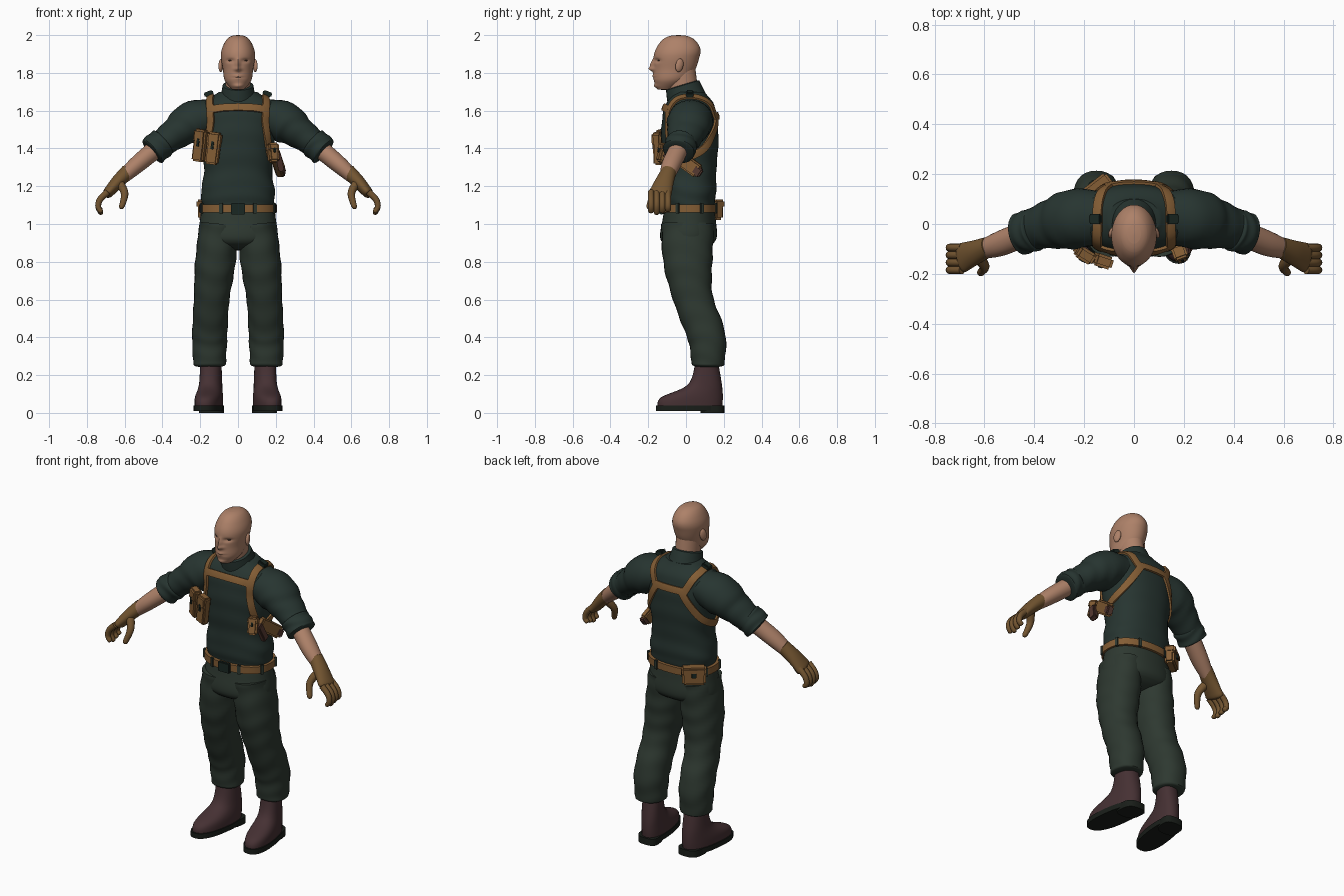
import bpy, bmesh, math
from mathutils import Vector, Euler, Matrix
from mathutils.bvhtree import BVHTree

if "Cube" in bpy.data.objects:
    bpy.data.objects.remove(bpy.data.objects["Cube"])


def material(name, red, green, blue):
    mat = bpy.data.materials.new(name)
    mat.use_nodes = True
    mat.diffuse_color = (red, green, blue, 1)
    shader = mat.node_tree.nodes["Principled BSDF"]
    shader.inputs["Base Color"].default_value = mat.diffuse_color
    shader.inputs["Roughness"].default_value = .8
    return mat


SHIRT = material("shirt green", .02, .035, .03)
TROUSER = material("trouser green", .027, .04, .03)
SKIN = material("skin", .42, .22, .14)
STRAP = material("strap brown", .23, .11, .035)
GLOVE = material("glove tan", .17, .09, .03)
BOOT = material("boot brown", .06, .03, .033)
SOLE = material("sole black", .01, .013, .01)
METAL = material("dark buckle", .01, .02, .016)
EYE = material("eye dark", .05, .03, .02)
GRIP = material("grip brown", .09, .04, .03)


def finish(name, bm, mat):
    bmesh.ops.recalc_face_normals(bm, faces=bm.faces)
    mesh = bpy.data.meshes.new(name)
    bm.to_mesh(mesh)
    bm.free()
    mesh.materials.append(mat)
    mesh.shade_smooth()
    mesh.set_sharp_from_angle(angle=math.radians(40))
    obj = bpy.data.objects.new(name, mesh)
    bpy.context.collection.objects.link(obj)
    return obj


def bridge(bm, loops):
    """Join closed loops of vertices in order and cap both ends."""
    count = len(loops[0])
    for lower, upper in zip(loops, loops[1:]):
        for k in range(count):
            after = (k + 1) % count
            bm.faces.new((lower[k], lower[after], upper[after], upper[k]))
    bm.faces.new(loops[0])
    bm.faces.new(loops[-1])


def sample(values, t):
    """Smooth value at t along evenly spaced control values; a lone number is constant."""
    if isinstance(values, float):
        return values
    last = len(values) - 1
    i = min(int(t * last), last - 1)
    t = t * last - i
    a, b, c, d = (values[min(max(j, 0), last)] for j in range(i - 1, i + 3))
    return b + (c - a + (a * 2 - b * 5 + c * 4 - d + ((b - c) * 3 + d - a) * t) * t) * (t / 2)


def loft(name, mat, path, width, depth, axis=None, ref=(1, 0, 0), sides=28, cuts=20,
         power=2, base=0, tip=0, fold=0, waves=5, side=1, warp=None):
    """Skin rings along a path; base and tip are the lengths of the rounded ends."""
    path = [Vector(p) for p in path]
    stops = {i / cuts for i in range(cuts + 1)}
    for k in range(6):
        reach = 1 - math.sin(k * math.pi / 10)
        stops |= {round(base * reach, 4), round(1 - tip * reach, 4)}
    bm = bmesh.new()
    loops = []
    for t in sorted(stops):
        closing = max((base - t) / base if base else 0, (t - 1 + tip) / tip if tip else 0, 0)
        scale = max(math.sqrt(max(1 - closing ** 2, 0)), .05)
        ahead = Vector(axis) if axis else sample(path, min(t + .02, 1)) - sample(path, max(t - .02, 0))
        ahead.normalize()
        across = Vector(ref)
        across = (across - ahead * across.dot(ahead)).normalized()
        through = ahead.cross(across)
        loop = []
        for k in range(sides):
            turn = math.tau * k / sides
            c, s = math.cos(turn), math.sin(turn)
            crease = 1 + fold * math.sin(math.tau * waves * t + 1.5 * math.sin(2 * turn + 1) + turn)
            point = sample(path, t) + scale * crease * (
                across * math.copysign(abs(c) ** (2 / power), c) * sample(width, t)
                + through * math.copysign(abs(s) ** (2 / power), s) * sample(depth, t))
            if warp:
                point = warp(point)
            loop.append(bm.verts.new((point.x * side, point.y, point.z)))
        loops.append(loop)
    bridge(bm, loops)
    return finish(name, bm, mat)


def spin(degrees):
    return Euler([math.radians(a) for a in degrees]).to_matrix()


def box(name, mat, loc, size, rot=(0, 0, 0)):
    bm = bmesh.new()
    bmesh.ops.create_cube(bm, size=1)
    bmesh.ops.scale(bm, vec=size, verts=bm.verts)
    bmesh.ops.bevel(bm, geom=bm.edges[:], offset=min(size) / 5, segments=2, affect='EDGES')
    bm.transform(Matrix.Translation(loc) @ spin(rot).to_4x4())
    return finish(name, bm, mat)


def ball(name, mat, loc, size, rot=(0, 0, 0)):
    bm = bmesh.new()
    bmesh.ops.create_uvsphere(bm, u_segments=16, v_segments=10, radius=1)
    bmesh.ops.scale(bm, vec=size, verts=bm.verts)
    bm.transform(Matrix.Translation(loc) @ spin(rot).to_4x4())
    return finish(name, bm, mat)


def pouch(name, loc, size, rot):
    """Box with an overlapping flap and a snap, opening on its local front."""
    w, d, h = size
    place = lambda y, z: Vector(loc) + spin(rot) @ Vector((0, y * d, z * h))
    box(name, STRAP, loc, size, rot)
    box(name + "_flap", STRAP, place(-.05, .3), (w * 1.06, d * 1.15, h * .42), rot)
    box(name + "_snap", METAL, place(-.6, .1), (w / 5, d / 5, h / 4), rot)


# Torso, collar and neck
UP = (0, 0, 1)
torso = loft("shirt_torso", SHIRT, [(0, .02, 1.1), (0, .02, 1.7)],
             (.19, .195, .18, .19, .2, .2, .1), (.13, .14, .14, .15, .15, .13, .08),
             UP, sides=48, cuts=36, power=2.3, fold=.01, waves=6)
loft("shirt_collar", SHIRT, [(0, .01, 1.64), (0, -.02, 1.74)], (.11, .09, .08), (.11, .1, .09),
     axis=(0, -.3, 1), tip=.1)
loft("neck", SKIN, [(0, -.01, 1.66), (0, -.03, 1.82)], .066, .08, UP)


# Head, with bumps and hollows of the face as x, z, their spreads and the push
FACE = [(0, 1.84, .01, .03, .02), (0, 1.82, .02, .01, .015), (.04, 1.865, .02, .01, -.012),
        (0, 1.78, .02, .01, .008), (0, 1.776, .03, .003, -.007), (0, 1.73, .03, .01, .01)]


def shape_face(p):
    if p.y < -.07:
        for x, z, wide, tall, push in FACE:
            p.y -= push * math.exp(-((abs(p.x) - x) / wide) ** 2 - ((p.z - z) / tall) ** 2)
    return p


loft("head", SKIN, [(0, -.11, 1.71), (0, -.08, 1.76), (0, -.06, 1.82), (0, -.05, 1.88),
                    (0, -.04, 1.94), (0, -.04, 2)],
     (.03, .07, .08, .09, .09, .09), (.04, .09, .11, .12, .125, .125),
     UP, sides=72, cuts=56, base=.03, tip=.36, warp=shape_face)

# Seat, belt, buckle and belt loops
loft("trouser_seat", TROUSER, [(0, .01, .86), (0, .02, 1.1)], (.18, .21, .2, .19), (.12, .15, .14, .13),
     UP, sides=40, power=2.2, base=.3)
loft("belt", STRAP, [(0, .02, 1.06), (0, .02, 1.105)], .206, .148, UP, sides=48, cuts=4,
     power=2.3, base=.06, tip=.06)
box("belt_buckle", METAL, (0, -.13, 1.08), (.075, .02, .06))
for i in range(8):
    turn = math.tau * (i + .5) / 8
    c, s = math.cos(turn), math.sin(turn)
    spot = (math.copysign(abs(c) ** .87, c) * .206, .02 + math.copysign(abs(s) ** .87, s) * .148, 1.083)
    box("belt_loop", TROUSER, spot, (.02, .015, .055), (0, 0, math.degrees(math.atan2(s, c * .7)) + 90))


def toe_out(p):
    p.x += (.1 - p.y) * .13
    return p


sleeves = []
SIDES = ((1, "left_"), (-1, "right_"))
for side, tag in SIDES:
    # Trouser leg, boot, sole and heel
    loft(tag + "trouser_leg", TROUSER,
         [(.1, .01, 1), (.12, .01, .8), (.14, .04, .6), (.15, .11, .4), (.15, .115, .24)],
         (.1, .107, .094, .093, .085), (.14, .13, .104, .1, .085),
         cuts=40, power=2.2, tip=.04, fold=.02, waves=7, side=side)
    foot = dict(axis=UP, side=side, warp=toe_out)
    loft(tag + "boot", BOOT, [(.145, .02, .02), (.145, .03, .08), (.145, .1, .15), (.145, .11, .27)],
         (.07, .07, .06, .055), (.17, .165, .09, .06), power=2.3, base=.06, **foot)
    loft(tag + "sole", SOLE, [(.145, .02, .01), (.145, .02, .04)], .075, .18, cuts=2, power=2.4, **foot)
    loft(tag + "heel", SOLE, [(.145, .14, 0), (.145, .14, .04)], .064, .063, cuts=2, power=3, **foot)

    # Sleeve, rolled cuff and forearm
    arm = dict(ref=(0, 1, 0), side=side)
    sleeves.append(loft(
        tag + "sleeve", SHIRT, [(.09, .03, 1.58), (.24, .02, 1.54), (.33, 0, 1.48), (.41, -.02, 1.42)],
        (.1, .12, .1, .08), (.085, .11, .085, .07), fold=.018, waves=4, **arm))
    loft(tag + "sleeve_cuff", SHIRT, [(.39, -.02, 1.44), (.46, -.04, 1.38)], .085, .08,
         base=.2, tip=.15, fold=.03, waves=2, **arm)
    loft(tag + "forearm", SKIN, [(.42, -.03, 1.41), (.54, -.08, 1.31), (.64, -.11, 1.22)],
         (.05, .05, .03), (.05, .045, .03), **arm)

    # Glove with curled fingers and thumb
    loft(tag + "glove_palm", GLOVE, [(.58, -.09, 1.28), (.64, -.115, 1.22), (.7, -.14, 1.15)],
         (.04, .05, .063), (.04, .035, .026), base=.04, tip=.15, **arm)
    for i, finger in enumerate(("index", "middle", "ring", "little")):
        y = -.185 + i * .03
        low = 1.05 + .01 * abs(i - 1)
        loft(f"{tag}{finger}_finger", GLOVE, [(.69, y, 1.17), (.73, y, 1.13), (.74, y, 1.09), (.72, y, low)],
             .016, (.018, .016, .013), sides=12, cuts=12, tip=.15, **arm)
    loft(tag + "thumb", GLOVE, [(.63, -.13, 1.22), (.6, -.17, 1.16), (.62, -.2, 1.08)],
         (.026, .02, .014), (.024, .02, .014), sides=14, tip=.15, **arm)

    # Ears and eyes
    ball(tag + "ear", SKIN, (side * .09, -.035, 1.84), (.012, .022, .036), (-12, 0, side * 20))
    ball(tag + "eye", EYE, (side * .038, -.14, 1.865), (.013, .01, .005), (0, 0, side * 15))

# Harness straps are laid on the body by casting rays inward
verts, polys = [], []
for part in [torso] + sleeves:
    start = len(verts)
    verts += [v.co.copy() for v in part.data.vertices]
    polys += [[start + i for i in f.vertices] for f in part.data.polygons]
body = BVHTree.FromPolygons(verts, polys)


def strap(name, path, side=1):
    path = [Vector((x * side, y, z)) for x, y, z in path]
    hits = []
    for i in range(41):
        p = sample(path, i / 40)
        out = (p - Vector((p.x * .75, .02, min(p.z, 1.55)))).normalized()
        spot, normal = body.ray_cast(p + out * .06, -out)[:2]
        if spot is None:
            spot, normal = p, out
        hits.append((spot, normal if normal.dot(out) > 0 else -normal))
    bm = bmesh.new()
    rows = []
    for i in range(len(hits)):
        near = hits[max(i - 2, 0):i + 3]
        normal = sum((h[1] for h in near), Vector()).normalized()
        across = normal.cross(near[-1][0] - near[0][0]).normalized() * .02
        rows.append([bm.verts.new(hits[i][0] + across * a + normal * h)
                     for a, h in ((-1, -.01), (-1, .01), (0, .013), (1, .01), (1, -.01))])
    bridge(bm, rows)
    finish(name, bm, STRAP)


for side, tag in SIDES:
    strap(tag + "shoulder_strap", [(.18, -.1, 1.36), (.15, -.12, 1.54), (.15, -.04, 1.68),
                                   (.14, .1, 1.66), (.09, .17, 1.55)], side)
    strap(tag + "side_strap", [(.08, .16, 1.57), (.16, .12, 1.43), (.19, 0, 1.35), (.17, -.1, 1.38)], side)
    box(tag + "shoulder_buckle", METAL, (side * .155, .02, 1.69), (.05, .04, .026), (0, side * 20, 0))
strap("chest_strap", [(-.15, -.1, 1.61), (.15, -.1, 1.61)])
strap("back_strap", [(-.1, .16, 1.57), (.1, .16, 1.57)])

# Chest pouches and rounded belt pouch on the right
pouch("outer_chest_pouch", (-.2, -.12, 1.415), (.07, .045, .17), (0, 8, -32))
pouch("inner_chest_pouch", (-.13, -.145, 1.4), (.07, .045, .17), (0, 8, -18))
pouch("belt_pouch", (-.15, .14, 1.075), (.13, .055, .105), (0, 0, 218))

# Holster under the left arm
tilt = (-35, 0, -14)
box("holster_body", STRAP, (.21, 0, 1.325), (.04, .17, .075), tilt)
box("holster_muzzle", GRIP, (.23, .06, 1.28), (.036, .05, .05), tilt)
pouch("holster_front", (.185, -.12, 1.375), (.055, .05, .1), (-15, 0, 20))
box("holster_grip", GRIP, (.22, -.085, 1.33), (.03, .045, .1), (20, -12, 0))
